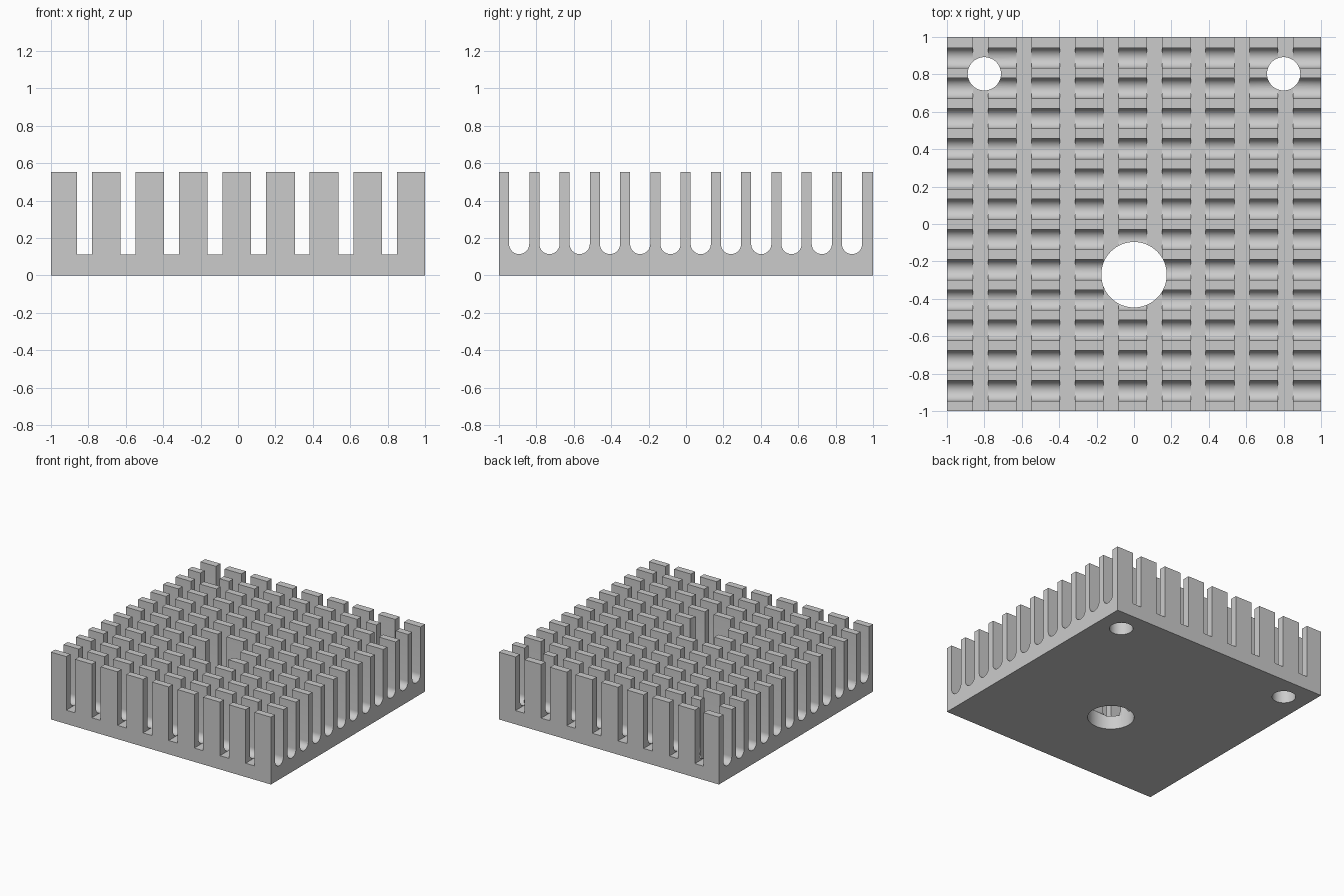
import bpy, bmesh, math
from mathutils import Matrix

cube = bpy.data.objects.get("Cube")
if cube:
    bpy.data.objects.remove(cube, do_unlink=True)

TOP, FLOOR = 0.553, 0.113

metal = bpy.data.materials.new("grey_metal")
metal.use_nodes = True
GREY = (0.6, 0.6, 0.6, 1)
metal.diffuse_color = GREY
metal.node_tree.nodes["Principled BSDF"].inputs["Base Color"].default_value = GREY


def make_object(name, bm):
    bmesh.ops.recalc_face_normals(bm, faces=bm.faces)
    mesh = bpy.data.meshes.new(name)
    bm.to_mesh(mesh)
    bm.free()
    mesh.materials.append(metal)
    obj = bpy.data.objects.new(name, mesh)
    bpy.context.collection.objects.link(obj)
    return obj


def cut(target, name, bm):
    cutter = make_object(name, bm)
    cutter.hide_render = True
    cutter.hide_viewport = True
    cutter.display_type = 'WIRE'
    mod = target.modifiers.new(name, 'BOOLEAN')
    mod.operation, mod.solver, mod.object = 'DIFFERENCE', 'EXACT', cutter


# Finned block: a comb profile with round-bottomed channels, extruded across x
radius, steps = 0.054, 16
profile = [(1, 0), (1, TOP)]
for i in reversed(range(12)):
    centre = -0.892 + i * 0.1618
    profile.append((centre + radius, TOP))
    for s in range(steps + 1):
        a = math.pi * s / steps
        profile.append((centre + radius * math.cos(a),
                        FLOOR + 0.001 + radius - radius * math.sin(a)))
    profile.append((centre - radius, TOP))
profile += [(-1, TOP), (-1, 0)]

bm = bmesh.new()
face = bm.faces.new([bm.verts.new((-1, y, z)) for y, z in profile])
extruded = bmesh.ops.extrude_face_region(bm, geom=[face])
bmesh.ops.translate(bm, vec=(2, 0, 0),
                    verts=[v for v in extruded["geom"] if isinstance(v, bmesh.types.BMVert)])
heat_sink = make_object("heat_sink", bm)

# Flat cross slots that split the fins into pins
bm = bmesh.new()
for i in range(8):
    x = -0.821 + i * 0.2329
    place = Matrix.Translation((x, 0, FLOOR + 0.5)) @ Matrix.Diagonal((0.08, 3, 1, 1))
    bmesh.ops.create_cube(bm, size=1, matrix=place)
cut(heat_sink, "cross_slot_cutter", bm)

# Two mounting holes and one large hole, straight through
bm = bmesh.new()
for x, y, r in [(-0.8, 0.803, 0.089), (0.8, 0.803, 0.089), (0, -0.271, 0.175)]:
    bmesh.ops.create_cone(bm, cap_ends=True, segments=64, radius1=r, radius2=r, depth=3,
                          matrix=Matrix.Translation((x, y, 0)))
cut(heat_sink, "hole_cutter", bm)

# Apply the cuts, then smooth the channels and holes
bpy.ops.object.select_all(action='DESELECT')
heat_sink.select_set(True)
bpy.context.view_layer.objects.active = heat_sink
for name in [m.name for m in heat_sink.modifiers]:
    bpy.ops.object.modifier_apply(modifier=name)
for name in ("cross_slot_cutter", "hole_cutter"):
    bpy.data.objects.remove(bpy.data.objects[name], do_unlink=True)
bpy.ops.object.shade_smooth_by_angle(angle=math.radians(30))
